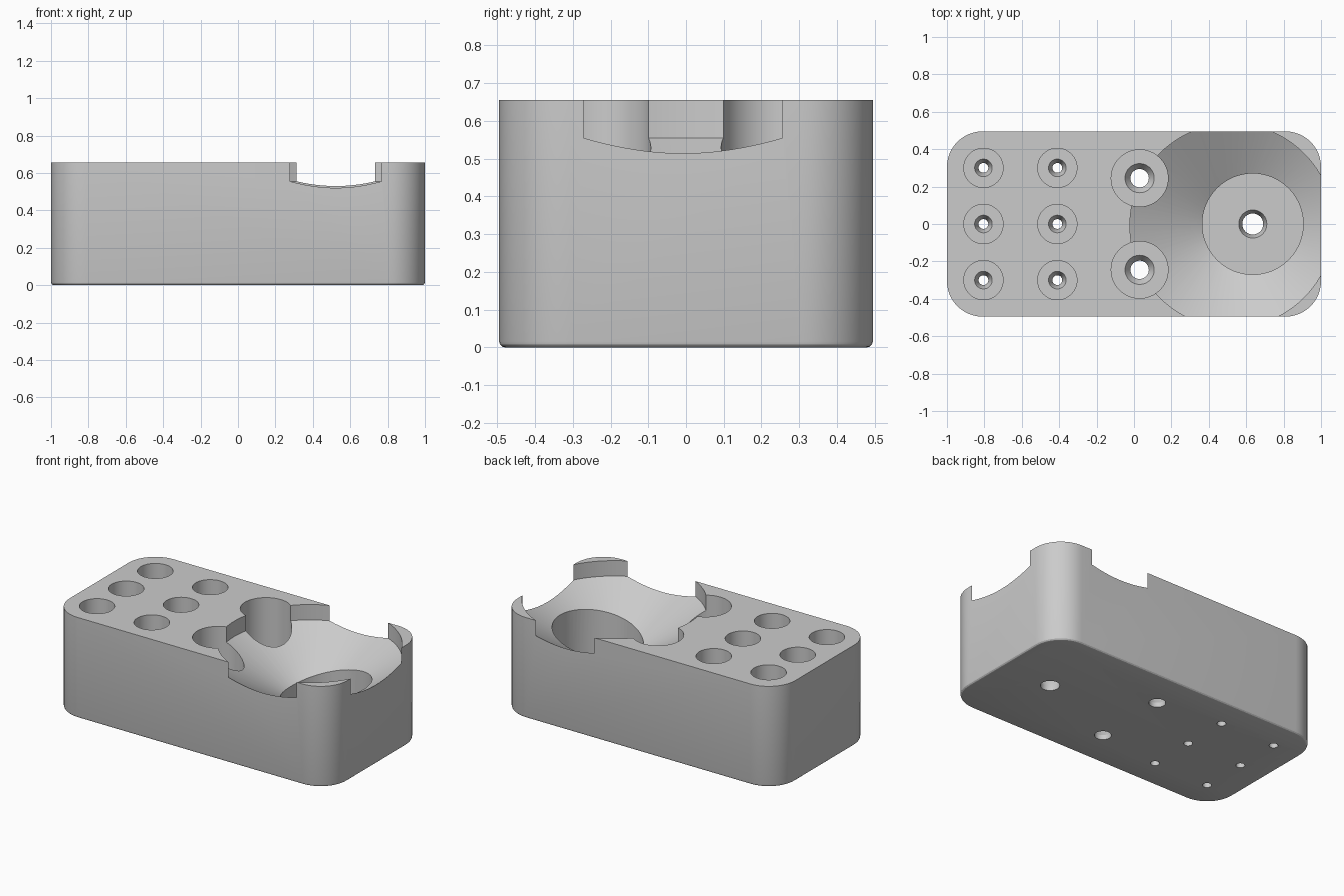
import bpy, bmesh, math

cube = bpy.data.objects.get("Cube")
if cube:
    bpy.data.objects.remove(cube, do_unlink=True)

LENGTH, DEPTH, HEIGHT = 2.0, 0.99, 0.655
FLOOR = 0.075   # height of the counterbore floors

grey = bpy.data.materials.new("light_grey")
grey.use_nodes = True
colour = (0.6, 0.6, 0.6, 1)
grey.diffuse_color = colour
grey.node_tree.nodes["Principled BSDF"].inputs["Base Color"].default_value = colour


def make_object(name, bm):
    bmesh.ops.recalc_face_normals(bm, faces=bm.faces)
    mesh = bpy.data.meshes.new(name)
    bm.to_mesh(mesh)
    bm.free()
    mesh.materials.append(grey)
    obj = bpy.data.objects.new(name, mesh)
    bpy.context.collection.objects.link(obj)
    return obj


def lathe(name, profile, x, y, sides):
    """Closed solid turned around a vertical axis from (radius, z) points."""
    bm = bmesh.new()
    rings = []
    for r, z in profile:
        angles = [2 * math.pi * i / sides for i in range(sides)]
        rings.append([bm.verts.new((x + r * math.cos(a), y + r * math.sin(a), z))
                      for a in angles])
    for low, high in zip(rings, rings[1:]):
        for i in range(sides):
            j = (i + 1) % sides
            bm.faces.new((low[i], low[j], high[j], high[i]))
    bm.faces.new(rings[0])
    bm.faces.new(rings[-1])
    return make_object(name, bm)


def cut(target, cutter):
    cutter.hide_render = True
    mod = target.modifiers.new("cut", 'BOOLEAN')
    mod.operation = 'DIFFERENCE'
    mod.solver = 'EXACT'
    mod.object = cutter
    bpy.context.view_layer.update()
    evaluated = target.evaluated_get(bpy.context.evaluated_depsgraph_get())
    mesh = bpy.data.meshes.new_from_object(evaluated)
    target.modifiers.clear()
    target.data = mesh
    bpy.data.objects.remove(cutter, do_unlink=True)


# Block with rounded corners and a softened bottom edge
bm = bmesh.new()
bmesh.ops.create_cube(bm, size=1)
for v in bm.verts:
    v.co = (v.co.x * LENGTH, v.co.y * DEPTH, (v.co.z + 0.5) * HEIGHT)
uprights = [e for e in bm.edges if abs(e.verts[0].co.z - e.verts[1].co.z) > 0.1]
bmesh.ops.bevel(bm, geom=uprights, offset=0.19, segments=12, profile=0.5,
                affect='EDGES')
bottom = [e for e in bm.edges if all(v.co.z < 0.001 for v in e.verts)]
bmesh.ops.bevel(bm, geom=bottom, offset=0.016, segments=3, profile=0.5,
                affect='EDGES')
block = make_object("holder_block", bm)

# Conical bowl with a short upright rim
cut(block, lathe("bowl_cutter",
                 [(0.01, 0.234), (0.545, 0.555), (0.545, 0.8)], 0.523, -0.008, 96))

# Countersunk sockets: position, socket radius, countersink radius, bore radius
sockets = [(0.635, 0, 0.27, 0.075, 0.056)]
sockets += [(0.03, y, 0.152, 0.078, 0.049) for y in (-0.245, 0.245)]
sockets += [(x, y, 0.105, 0.047, 0.026) for x in (-0.805, -0.41) for y in (-0.3, 0, 0.3)]
for x, y, socket, sink, bore in sockets:
    profile = [(bore, -0.1), (bore, FLOOR - 0.045), (sink, FLOOR),
               (socket, FLOOR), (socket, 0.8)]
    cut(block, lathe("socket_cutter", profile, x, y, 64))

# Smooth curved walls, keep edges sharp
bpy.ops.object.select_all(action='DESELECT')
block.select_set(True)
bpy.context.view_layer.objects.active = block
bpy.ops.object.shade_smooth_by_angle(angle=math.radians(28))
